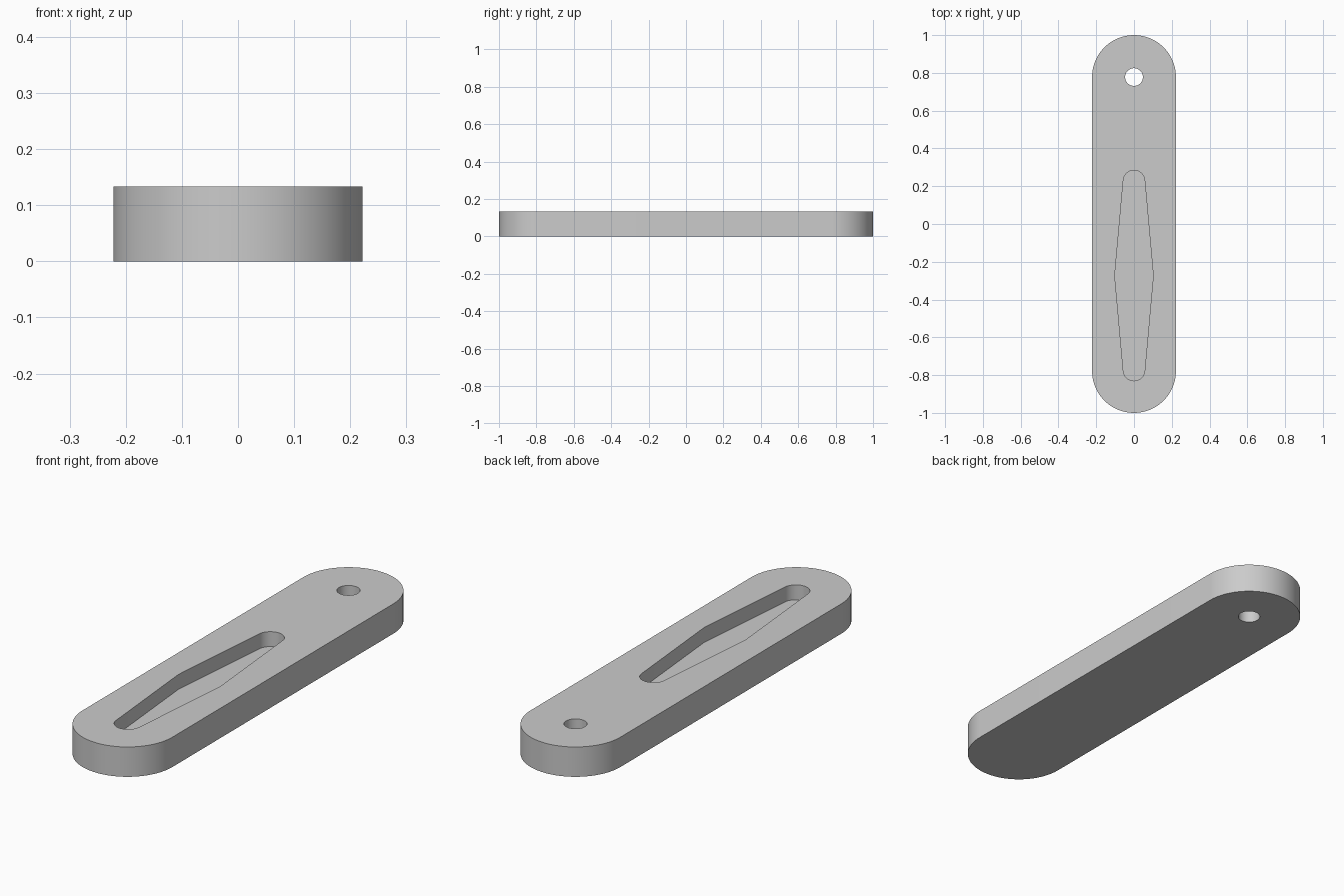
import bpy
import bmesh
from math import pi, sin, cos, radians

default = bpy.data.objects.get("Cube")
if default:
    bpy.data.objects.remove(default, do_unlink=True)

RADIUS, HEIGHT = 0.222, 0.133
END_Y = 1 - RADIUS
HOLE_RADIUS = 0.047
SLOT_Y, SLOT_HALF, SLOT_END, SLOT_MID = -0.273, 0.557, 0.057, 0.102
SLOT_FLOOR = HEIGHT / 2

grey = bpy.data.materials.new("plain grey")
grey.use_nodes = True
colour = (0.6, 0.6, 0.6, 1)
grey.diffuse_color = colour
grey.node_tree.nodes["Principled BSDF"].inputs["Base Color"].default_value = colour


def arc(cy, r, start, end, steps):
    """Points of an arc centred on x = 0."""
    angles = [start + (end - start) * i / steps for i in range(steps + 1)]
    return [(r * cos(a), cy + r * sin(a)) for a in angles]


def prism(name, outline, z0, z1):
    """Extrude a closed counter-clockwise outline from z0 to z1."""
    bm = bmesh.new()
    face = bm.faces.new([bm.verts.new((x, y, z0)) for x, y in outline])
    top = bmesh.ops.extrude_face_region(bm, geom=[face])["geom"]
    verts = [v for v in top if isinstance(v, bmesh.types.BMVert)]
    bmesh.ops.translate(bm, verts=verts, vec=(0, 0, z1 - z0))
    bmesh.ops.recalc_face_normals(bm, faces=bm.faces)
    mesh = bpy.data.meshes.new(name)
    bm.to_mesh(mesh)
    bm.free()
    mesh.materials.append(grey)
    obj = bpy.data.objects.new(name, mesh)
    bpy.context.collection.objects.link(obj)
    return obj


# Bar with round ends
bar = prism("bar", arc(END_Y, RADIUS, 0, pi, 48) + arc(-END_Y, RADIUS, pi, 2 * pi, 48),
            0, HEIGHT)

# Through hole at the back, and a blind recess widest at its middle
hole = prism("hole_cutter", arc(END_Y, HOLE_RADIUS, 0, 2 * pi, 48)[:-1], -0.1, HEIGHT + 0.1)
offset = SLOT_HALF - SLOT_END
recess_outline = (arc(SLOT_Y + offset, SLOT_END, 0, pi, 24) + [(-SLOT_MID, SLOT_Y)]
                  + arc(SLOT_Y - offset, SLOT_END, pi, 2 * pi, 24) + [(SLOT_MID, SLOT_Y)])
recess = prism("recess_cutter", recess_outline, SLOT_FLOOR, HEIGHT + 0.1)

bpy.ops.object.select_all(action="DESELECT")
bar.select_set(True)
bpy.context.view_layer.objects.active = bar
for cutter in (hole, recess):
    cutter.hide_render = True
    mod = bar.modifiers.new(cutter.name, "BOOLEAN")
    mod.operation = "DIFFERENCE"
    mod.solver = "EXACT"
    mod.object = cutter
    bpy.ops.object.modifier_apply(modifier=mod.name)
    bpy.data.objects.remove(cutter, do_unlink=True)

bpy.ops.object.shade_smooth_by_angle(angle=radians(30))
